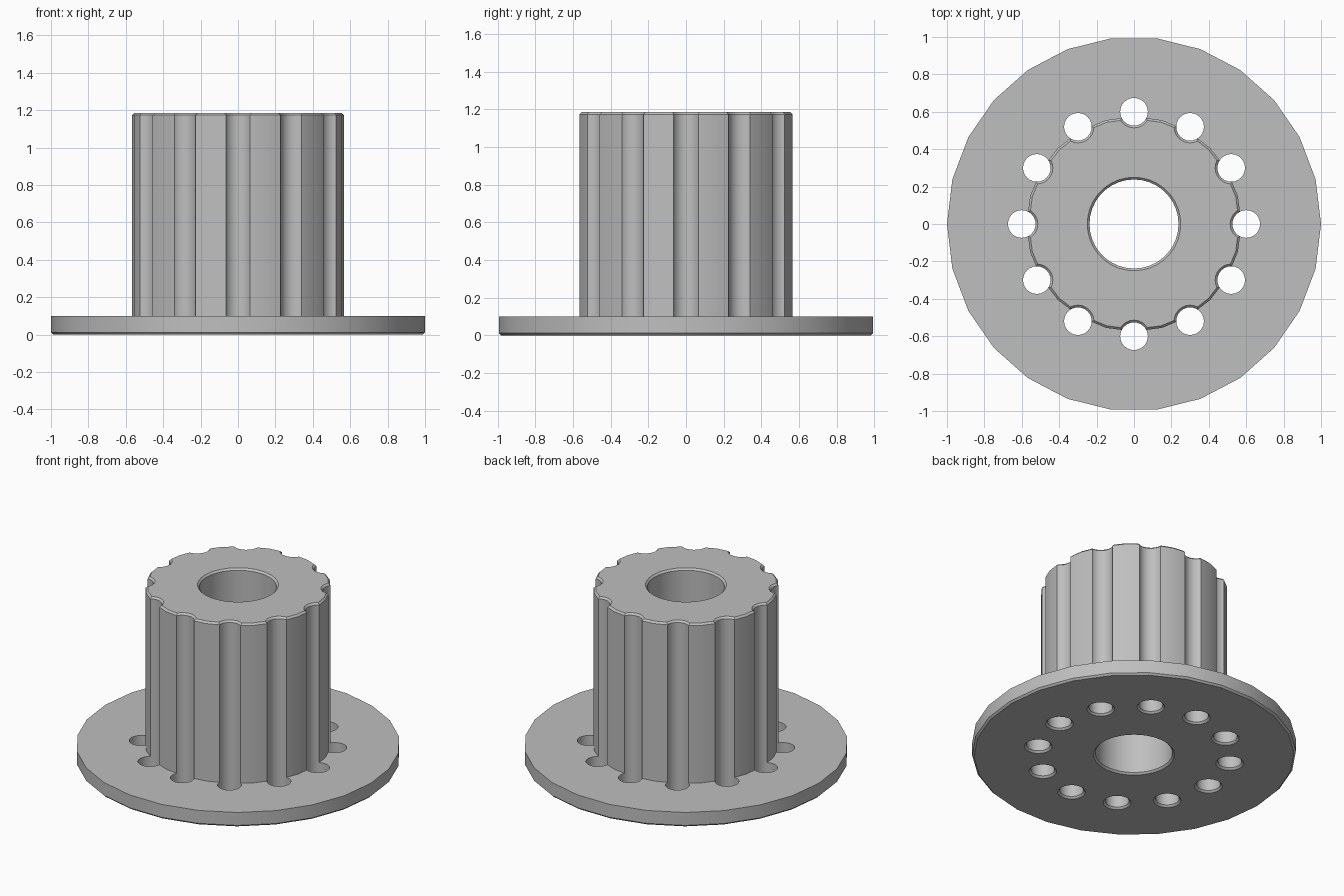
import bpy, bmesh, math

if "Cube" in bpy.data.objects:
    bpy.data.objects.remove(bpy.data.objects["Cube"])

HEIGHT, FLANGE_TOP, CH = 1.185, 0.10, 0.012
BORE_R, HOLE_R, HOLE_RING, HOLES = 0.238, 0.074, 0.60, 12

grey = bpy.data.materials.new("plain_grey")
grey.diffuse_color = (0.52, 0.52, 0.52, 1)
grey.use_nodes = True
grey.node_tree.nodes["Principled BSDF"].inputs["Base Color"].default_value = grey.diffuse_color


def add_lathe(bm, profile, sides, cx=0.0, cy=0.0):
    """Closed solid of stacked rings; profile is (radius, z) from bottom to top."""
    rings = [[bm.verts.new((cx + r * math.cos(2 * math.pi * i / sides),
                            cy + r * math.sin(2 * math.pi * i / sides), z))
              for i in range(sides)] for r, z in profile]
    for a, b in zip(rings, rings[1:]):
        for i in range(sides):
            j = (i + 1) % sides
            bm.faces.new((a[i], a[j], b[j], b[i]))
    bm.faces.new(rings[0][::-1])
    bm.faces.new(rings[-1])


def make_object(name, bm):
    mesh = bpy.data.meshes.new(name)
    bm.to_mesh(mesh)
    bm.free()
    mesh.materials.append(grey)
    obj = bpy.data.objects.new(name, mesh)
    bpy.context.collection.objects.link(obj)
    return obj


def boolean(obj, other, operation):
    mod = obj.modifiers.new(operation.lower(), "BOOLEAN")
    mod.object, mod.operation, mod.solver = other, operation, "EXACT"
    bpy.context.view_layer.objects.active = obj
    bpy.ops.object.modifier_apply(modifier=mod.name)
    bpy.data.objects.remove(other)


def flared(r):
    """Cutter profile that leaves a chamfer at both ends."""
    return [(r + 2 * CH, -CH), (r, CH), (r, HEIGHT - CH), (r + 2 * CH, HEIGHT + CH)]


# Flange disc with chamfered lower rim
bm = bmesh.new()
add_lathe(bm, [(1 - CH, 0), (1, CH), (1, FLANGE_TOP)], 26)
body = make_object("flanged_hub", bm)

# Hub with chamfered top rim
bm = bmesh.new()
add_lathe(bm, [(0.575, 0.05), (0.575, HEIGHT - CH), (0.575 - CH, HEIGHT)], 24)
boolean(body, make_object("hub", bm), "UNION")

# Centre bore and the ring of holes that also flute the hub
bm = bmesh.new()
add_lathe(bm, flared(BORE_R), 36)
for k in range(HOLES):
    a = 2 * math.pi * k / HOLES
    add_lathe(bm, flared(HOLE_R), 24, HOLE_RING * math.cos(a), HOLE_RING * math.sin(a))
cutter = make_object("hole_cutter", bm)
cutter.hide_render = True
boolean(body, cutter, "DIFFERENCE")

# Smooth round walls, crisp edges
bpy.ops.object.select_all(action="DESELECT")
body.select_set(True)
bpy.context.view_layer.objects.active = body
bpy.ops.object.shade_smooth_by_angle(angle=math.radians(25))
